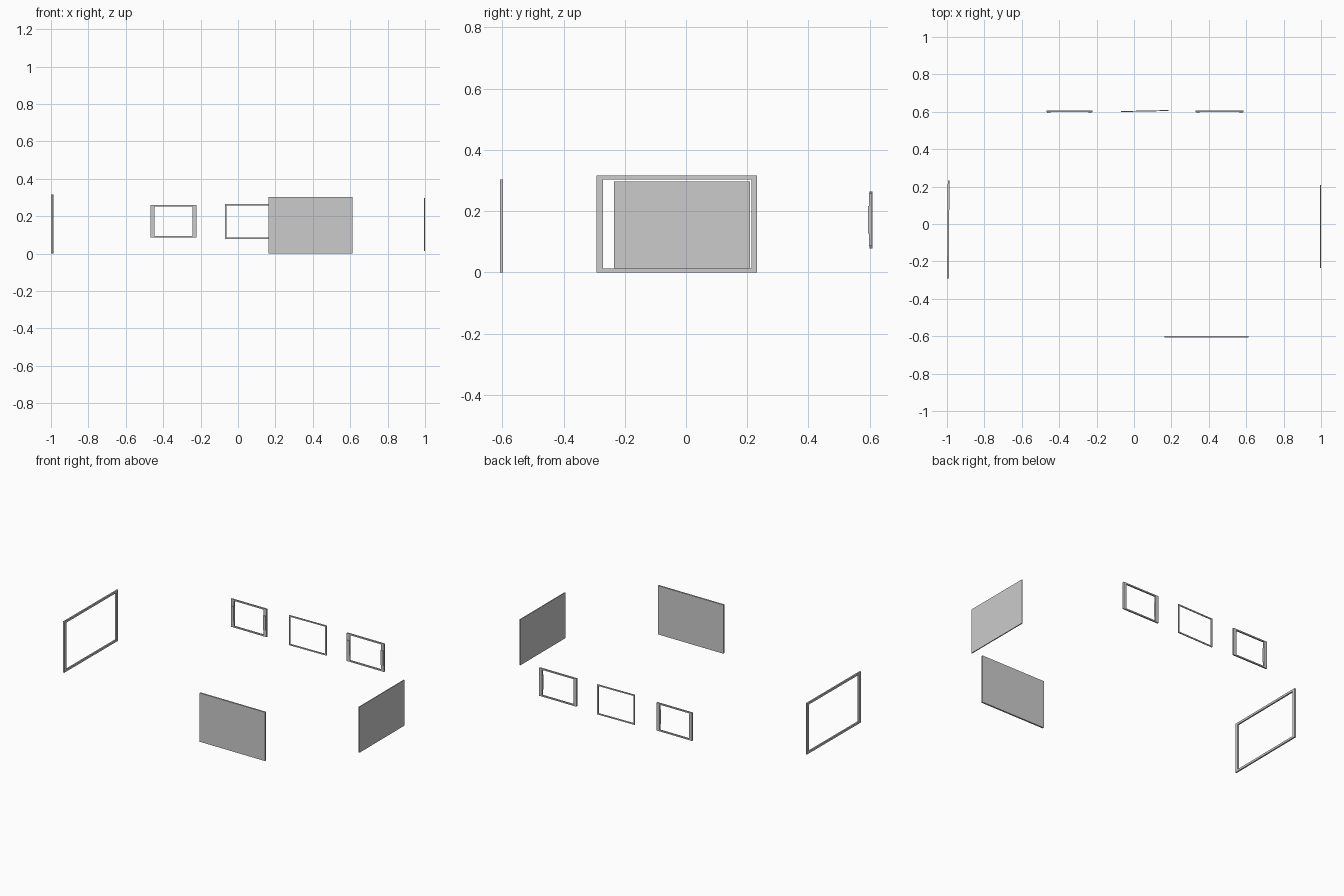
import bpy, bmesh, math
from mathutils import Matrix

if "Cube" in bpy.data.objects:
    bpy.data.objects.remove(bpy.data.objects["Cube"])


def finish(name, bm, loc, rot=0.0):
    bmesh.ops.recalc_face_normals(bm, faces=bm.faces)
    me = bpy.data.meshes.new(name)
    bm.to_mesh(me)
    bm.free()
    ob = bpy.data.objects.new(name, me)
    ob.location = loc
    ob.rotation_euler.z = rot
    bpy.context.collection.objects.link(ob)
    return ob


def add_box(bm, x0, x1, y0, y1, z0, z1):
    m = (Matrix.Translation(((x0 + x1) / 2, (y0 + y1) / 2, (z0 + z1) / 2))
         @ Matrix.Diagonal((x1 - x0, y1 - y0, z1 - z0, 1)))
    bmesh.ops.create_cube(bm, size=1, matrix=m)


def add_frame(bm, w, h, depth, left, right, bottom, top):
    # Rectangular ring in local XZ, extruded along Y
    def rect(x0, x1, z0, z1):
        return [bm.verts.new((x, -depth / 2, z))
                for x, z in ((x0, z0), (x1, z0), (x1, z1), (x0, z1))]
    o = rect(-w / 2, w / 2, -h / 2, h / 2)
    i = rect(-w / 2 + left, w / 2 - right, -h / 2 + bottom, h / 2 - top)
    faces = [bm.faces.new((o[k], o[(k + 1) % 4], i[(k + 1) % 4], i[k])) for k in range(4)]
    ext = bmesh.ops.extrude_face_region(bm, geom=faces, use_keep_orig=True)
    verts = [g for g in ext["geom"] if isinstance(g, bmesh.types.BMVert)]
    bmesh.ops.translate(bm, verts=verts, vec=(0, depth, 0))


def panel(name, w, h, depth, loc, rot=0.0):
    bm = bmesh.new()
    add_box(bm, -w / 2, w / 2, -depth / 2, depth / 2, -h / 2, h / 2)
    return finish(name, bm, loc, rot)


# Large open frame on the left, facing sideways
bm = bmesh.new()
add_frame(bm, 0.525, 0.317, 0.009, 0.021, 0.019, 0.013, 0.013)
finish("large_outer_frame", bm, (-0.993, -0.03, 0.1585), math.radians(90 - 0.4))

# Solid panels
panel("side_panel", 0.443, 0.284, 0.006, (0.997, -0.013, 0.155), math.radians(90))
panel("front_panel", 0.45, 0.303, 0.010, (0.387, -0.603, 0.1515))

# Small frames with wide side bars and raised clips
for name, cx, w in (("left_small_frame", -0.345, 0.246), ("right_small_frame", 0.457, 0.256)):
    bm = bmesh.new()
    h = 0.174
    add_frame(bm, w, h, 0.009, 0.021, 0.021, 0.008, 0.008)
    for s in (-1, 1):
        xs = sorted((s * (w / 2 - 0.021), s * (w / 2 - 0.004)))
        add_box(bm, xs[0], xs[1], -0.0085, -0.004, -0.046, 0.044)
    finish(name, bm, (cx, 0.603, 0.173))

# Thin middle frame, slightly turned
bm = bmesh.new()
add_frame(bm, 0.254, 0.186, 0.005, 0.008, 0.008, 0.008, 0.008)
finish("middle_thin_frame", bm, (0.058, 0.604, 0.171), math.radians(1.2))
